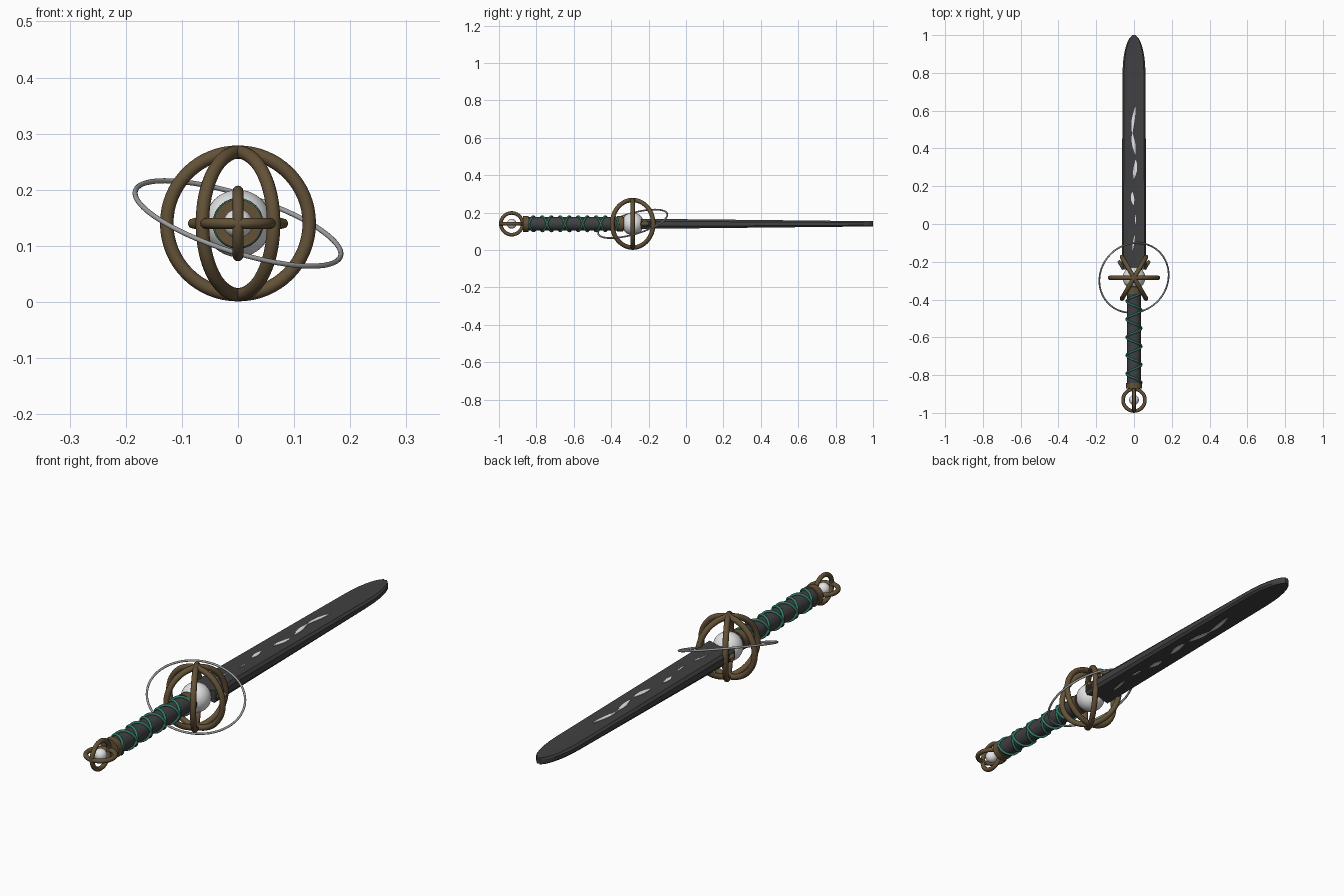
import bpy, bmesh, math
from mathutils import Vector

if "Cube" in bpy.data.objects:
    bpy.data.objects.remove(bpy.data.objects["Cube"])

Z = 0.14           # height of the sword's long axis
GUARD_Y = -0.285
POMMEL_Y = -0.932


def material(name, rgb):
    m = bpy.data.materials.new(name)
    m.diffuse_color = (*rgb, 1)
    m.use_nodes = True
    m.node_tree.nodes["Principled BSDF"].inputs["Base Color"].default_value = m.diffuse_color
    return m


iron = material("dark iron", (0.052, 0.052, 0.054))
bronze = material("brown bronze", (0.125, 0.083, 0.038))
green = material("green cord", (0.03, 0.19, 0.135))
white = material("pale glow", (0.78, 0.78, 0.78))
silver = material("silver", (0.34, 0.34, 0.34))


def finish(ob, name, mat):
    ob.name = name
    ob.data.materials.append(mat)
    return ob


def smooth(name, mat):
    bpy.ops.object.shade_smooth_by_angle(angle=math.radians(40))
    return finish(bpy.context.object, name, mat)


def ring(name, mat, loc, normal, major, minor):
    rot = Vector(normal).to_track_quat('Z', 'Y').to_euler()
    bpy.ops.mesh.primitive_torus_add(location=loc, rotation=rot, major_radius=major,
                                     minor_radius=minor, major_segments=64, minor_segments=12)
    return smooth(name, mat)


def ball(name, mat, y, r):
    bpy.ops.mesh.primitive_uv_sphere_add(segments=32, ring_count=16, radius=r, location=(0, y, Z))
    return smooth(name, mat)


def rod(name, mat, a, b, r1, r2):
    a, b = Vector(a), Vector(b)
    rot = (b - a).to_track_quat('Z', 'Y').to_euler()
    bpy.ops.mesh.primitive_cone_add(vertices=32, radius1=r1, radius2=r2, depth=(b - a).length,
                                    location=(a + b) / 2, rotation=rot)
    return smooth(name, mat)


def mesh_object(name, bm, mat):
    bmesh.ops.recalc_face_normals(bm, faces=bm.faces[:])
    me = bpy.data.meshes.new(name)
    bm.to_mesh(me)
    bm.free()
    ob = bpy.data.objects.new(name, me)
    bpy.context.collection.objects.link(ob)
    return finish(ob, name, mat)


# Blade dimensions along its length
def half_width(y):
    w = 0.065 - 0.005 * (y + 0.24) / 1.24
    if y > 0.8:
        w *= max(0.12, math.sqrt(max(0, 1 - ((y - 0.8) / 0.2) ** 2)))
    return w


def half_thick(y):
    return 0.027 - 0.013 * (y + 0.24) / 1.24


# Blade: lofted section with a shallow fuller
bm = bmesh.new()
quarter = [(1, 0.5), (0.86, 1), (0.55, 0.85), (0, 0.8)]
top = quarter + [(-x, z) for x, z in quarter[-2::-1]]
section = top + [(x, -z) for x, z in reversed(top)]
stations = [-0.24, 0.0, 0.3, 0.6, 0.8, 0.85, 0.89, 0.92, 0.95, 0.97, 0.985, 0.995, 1.0]
loops = [[bm.verts.new((x * half_width(y), y, Z + z * half_thick(y))) for x, z in section]
         for y in stations]
n = len(section)
for a, b in zip(loops, loops[1:]):
    for i in range(n):
        bm.faces.new((a[i], a[(i + 1) % n], b[(i + 1) % n], b[i]))
bm.faces.new(loops[0])
bm.faces.new(loops[-1])
mesh_object("blade", bm, iron)

# Broken glowing inlay on both faces: (start, end, widest half width)
bm = bmesh.new()
patches = [(-0.14, -0.06, 0.003), (0.0, 0.05, 0.002), (0.10, 0.17, 0.008),
           (0.24, 0.34, 0.009), (0.37, 0.48, 0.008), (0.48, 0.62, 0.007)]
for side in (1, -1):
    for y0, y1, wide in patches:
        prev = None
        for k in range(9):
            y = y0 + (y1 - y0) * k / 8
            w = 0.001 + wide * math.sin(math.pi * k / 8)
            cx = 0.009 * math.sin(y * 19 + 1.6)
            z = Z + side * (half_thick(y) * 0.83 + 0.001)
            row = [bm.verts.new((cx - w, y, z)), bm.verts.new((cx + w, y, z))]
            if prev:
                f = bm.faces.new((prev[0], prev[1], row[1], row[0]))
            prev = row
inlay = mesh_object("blade_inlay", bm, white)
solid = inlay.modifiers.new("thickness", 'SOLIDIFY')
solid.thickness = 0.002
solid.offset = 0

# Guard: three upright hoops around a ball, with a tilted orbit ring
for k in range(3):
    a = math.radians(90 + 60 * k)
    ring("guard_hoop", bronze, (0, GUARD_Y, Z), (math.cos(a), math.sin(a), 0), 0.127, 0.012)
ball("guard_ball", white, GUARD_Y, 0.06)
ring("orbit_ring", silver, (0, GUARD_Y, Z), (0.32, -0.29, 1), 0.192, 0.0045)
for s in (1, -1):
    rod("guard_prong", bronze, (s * 0.05, -0.232, Z), (s * 0.083, -0.195, Z), 0.017, 0.008)

# Grip with end collars
rod("grip", iron, (0, -0.85, Z), (0, -0.33, Z), 0.037, 0.037)
rod("pommel_collar", bronze, (0, -0.872, Z), (0, -0.842, Z), 0.043, 0.043)
rod("guard_collar", bronze, (0, -0.37, Z), (0, -0.338, Z), 0.042, 0.042)

# Two cords wound in opposite directions
for s in (1, -1):
    cu = bpy.data.curves.new("grip_cord", 'CURVE')
    cu.dimensions = '3D'
    cu.bevel_depth = 0.0055
    cu.bevel_resolution = 2
    sp = cu.splines.new('POLY')
    count = 121
    sp.points.add(count - 1)
    for k in range(count):
        t = k / (count - 1)
        a = s * t * 5 * 2 * math.pi
        sp.points[k].co = (0.04 * math.cos(a), -0.84 + 0.48 * t, Z + 0.04 * math.sin(a), 1)
    sp.use_smooth = True
    cu.use_fill_caps = True
    ob = bpy.data.objects.new("grip_cord", cu)
    bpy.context.collection.objects.link(ob)
    finish(ob, "grip_cord", green)

# Pommel: two crossed hoops around a small ball
for normal in ((1, 0, 0), (0, 0, 1)):
    ring("pommel_hoop", bronze, (0, POMMEL_Y, Z), normal, 0.058, 0.0095)
ball("pommel_ball", white, POMMEL_Y, 0.026)
